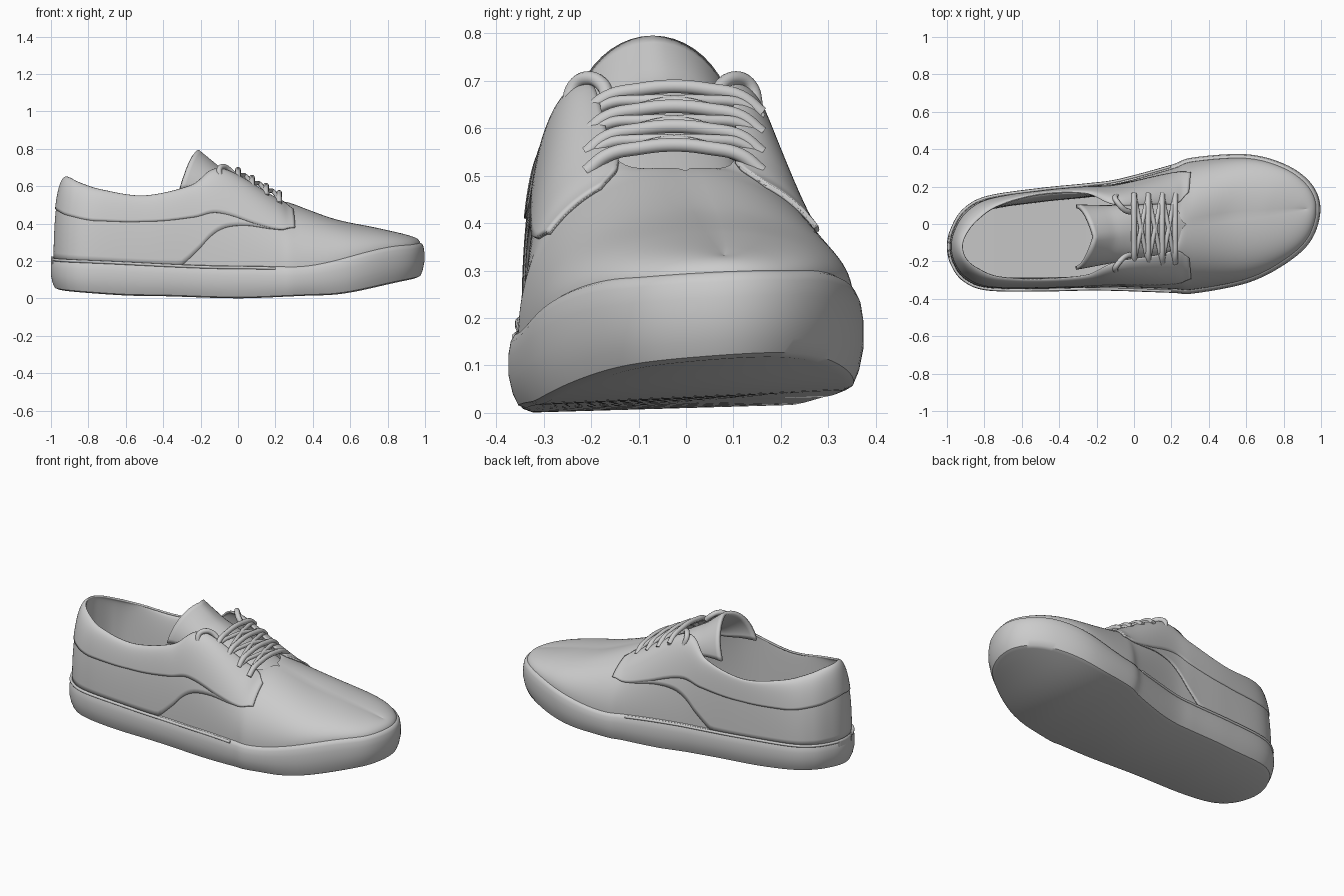
import bpy, math
from mathutils import Vector

if "Cube" in bpy.data.objects:
    bpy.data.objects.remove(bpy.data.objects["Cube"])

# Stations heel -> toe: base x, top x, top z, outer base y, outer top y, inner base y, inner top y
ROWS = [
    (-.98, -.915, .642, -.12, -.12, -.12, -.12),
    (-.96, -.895, .634, -.21, -.185, -.03, -.055),
    (-.90, -.835, .605, -.29, -.235, .065, .02),
    (-.78, -.72, .57, -.335, -.28, .13, .097),
    (-.50, -.50, .54, -.34, -.29, .172, .155),
    (-.25, -.25, .595, -.335, -.27, .197, .16),
    (-.08, -.09, .685, -.337, -.20, .22, .10),
    (.20, .20, .53, -.347, -.14, .295, .10),
    (.32, .28, .51, -.35, .0, .335, .0),
    (.60, .50, .427, -.295, .04, .352, .04),
    (.80, .71, .382, -.195, .06, .30, .06),
    (.93, .85, .350, -.075, .075, .205, .075),
    (.976, .915, .332, .08, .08, .08, .08)]
K = len(ROWS) - 1
M = 2 * K


def interp(table, x, smooth=False):
    for (a, fa), (b, fb) in zip(table, table[1:]):
        if x <= b:
            s = max(0, (x - a) / (b - a))
            s = s * s * (3 - 2 * s) if smooth else s
            return fa + (fb - fa) * s
    return table[-1][1]


def sole_top(x, y):
    return interp([(-1, .21), (0, .175), (.3, .17), (.9, .275), (1, .28)], x, True) + .03 * (y + .35) / .7


def sole_bottom(x, y):
    t = interp([(-1, .035), (-.5, .012), (0, 0), (.45, .015), (1, .085)], x, True)
    return t + .05 * (y + .35) / .7 * (.4 + .6 * min(1, abs(x)))


# Closed rails around the shoe: heel, outer side, toe, inner side
SIDES = [(r, 0) for r in ROWS] + [(r, 2) for r in ROWS[-2:0:-1]]
BASE = [Vector((r[0], r[3 + s], 0)) for r, s in SIDES]
TOP = [Vector((r[1], r[4 + s], r[2])) for r, s in SIDES]


def spline(pts, u):
    i = math.floor(u)
    t = u - i
    a, b, c, d = (pts[(i + j) % M] for j in (-1, 0, 1, 2))
    return .5 * (2 * b + (c - a) * t + (2 * a - 5 * b + 4 * c - d) * t * t + (3 * b - a - 3 * c + d) * t ** 3)


def base(u, off=0):
    p = spline(BASE, u)
    t = (spline(BASE, u + .1) - spline(BASE, u - .1)).normalized()
    return p + Vector((t.y, -t.x, 0)) * off


def top(u):
    p = spline(TOP, u)
    if min(u % M, M - u % M) >= 8:
        p = (p + spline(TOP, -u)) / 2
    return p


def shell(u, v, off=0):
    b, t = base(u, off), top(u)
    z = sole_top(b.x, b.y) - .012
    a = v * math.pi / 2
    c, s = max(0, math.cos(a)) ** .95, math.sin(a) ** .95
    return Vector((t.x + (b.x - t.x) * c, t.y + (b.y - t.y) * c, z + (t.z - z) * s))


def finish(name, verts, faces, thick=0, weld=False):
    me = bpy.data.meshes.new(name)
    me.from_pydata([tuple(v) for v in verts], [], faces)
    ob = bpy.data.objects.new(name, me)
    bpy.context.collection.objects.link(ob)
    if weld:
        ob.modifiers.new("weld", 'WELD').merge_threshold = .0005
    if thick:
        m = ob.modifiers.new("thickness", 'SOLIDIFY')
        m.thickness, m.offset = abs(thick), math.copysign(1, thick)
    bpy.ops.object.select_all(action='DESELECT')
    ob.select_set(True)
    bpy.context.view_layer.objects.active = ob
    bpy.ops.object.shade_smooth_by_angle(angle=math.radians(40))
    return ob


def grid(name, fn, nu, nv, **kw):
    verts = [fn(i / nu, j / nv) for i in range(nu + 1) for j in range(nv + 1)]
    w = nv + 1
    faces = [(i * w + j, (i + 1) * w + j, (i + 1) * w + j + 1, i * w + j + 1)
             for i in range(nu) for j in range(nv)]
    return finish(name, verts, faces, **kw)


def panel(name, k, low, high, thick):
    def fn(s, t):
        u = (2 * s - 1) * k
        a, b = interp(low, abs(u)), interp(high, abs(u))
        return shell(u, a + (b - a) * t)
    return grid(name, fn, 160, 20, thick=thick)


def tube(name, paths, radius):
    cu = bpy.data.curves.new(name, 'CURVE')
    cu.dimensions = '3D'
    cu.bevel_depth, cu.bevel_resolution, cu.resolution_u = radius, 3, 6
    cu.use_fill_caps = True
    for pts in paths:
        sp = cu.splines.new('BEZIER')
        sp.bezier_points.add(len(pts) - 1)
        for bp, p in zip(sp.bezier_points, pts):
            bp.co = p
            bp.handle_left_type = bp.handle_right_type = 'AUTO'
    ob = bpy.data.objects.new(name, cu)
    bpy.context.collection.objects.link(ob)
    return ob


# Rubber sole: stacked outline rings with capped tread, and footbed under the opening
N = 192
RINGS = [(1, -.02), (1, -.002), (.97, .008), (.88, .016), (.7, .021), (.45, .021), (.2, .012), (.04, .0), (0, -.018)]
verts, faces = [], []
for f, off in RINGS:
    for i in range(N):
        p = base(i * M / N, off)
        lo, hi = sole_bottom(p.x, p.y), sole_top(p.x, p.y)
        verts.append((p.x, p.y, lo + (hi - lo) * f))
for r in range(len(RINGS) - 1):
    for i in range(N):
        j = (i + 1) % N
        faces.append(((r + 1) * N + i, (r + 1) * N + j, r * N + j, r * N + i))
o = (len(RINGS) - 1) * N
for i in range(N // 2):
    q = [o + i, o + i + 1, o + (N - i - 1) % N, o + (N - i) % N]
    faces.append(tuple(list(dict.fromkeys(q))[::-1]))
finish("sole", verts, faces)


def footbed(s, t):
    a, b = base(s * 6.6, -.03), base(-s * 6.6, -.03)
    p = a.lerp(b, t)
    return Vector((p.x, p.y, sole_top(p.x, p.y) + .015))


grid("footbed", footbed, 60, 8)

# Upper shell, lining and stitched overlay panels
FRONT = [(0, 1), (7, 1), (7.95, .68)]
grid("upper", lambda s, t: shell(s * M, t), 240, 24, weld=True)
grid("lining", lambda s, t: shell((2 * s - 1) * 6.6, 1 - t, -.055), 140, 16)
panel("quarter_panel", 7.95,
      [(0, 0), (4.75, 0), (5.1, .1), (5.5, .18), (6, .25), (6.5, .32), (7, .37), (7.95, .41)], FRONT, .006)
panel("collar_panel", 7.95,
      [(0, .42), (1.5, .39), (3, .385), (4, .43), (5, .41), (6, .36), (6.5, .35), (7, .37), (7.95, .41)],
      FRONT, .011)


# Trim strip along the top of the sole, and heel patch
def trim(u):
    p = base(u, .012)
    return (p.x, p.y, sole_top(p.x, p.y) - .01)


tube("sole_trim", [[trim(-7 + i * .25) for i in range(57)]], .008)


def heel(s, t):
    p = base((2 * s - 1) * .6, .014)
    return Vector((p.x, p.y, .15 + .075 * t))


grid("heel_patch", heel, 12, 4, thick=.005)


# Tongue: arched strip rising out of the throat
def tongue(s, t):
    a = (t - .5) * math.pi
    x = .30 - .51 * s
    z = interp([(-.21, .795), (-.1, .705), (.1, .59), (.3, .485)], x)
    w, d = .13 + .045 * s * s, .05 + .16 * s ** 3
    k = 1 - math.cos(a)
    return Vector((x - .10 * s ** 3 * k ** .6, -.01 - .06 * s + w * math.sin(a), z - d * k))


grid("tongue", tongue, 30, 24, thick=.02)


# Laces: cross bars, diagonals and top loops
def lace_z(x):
    return .66 - .56 * x


def strand(x0, x1, lift):
    out = []
    for s, h in ((0, -.035), (.12, .0), (.3, .015), (.5, .022), (.7, .015), (.88, .0), (1, -.035)):
        x = x0 + (x1 - x0) * s
        out.append((x, -.21 + .37 * s, lace_z(x) + h + lift))
    return out


XS = (0, .075, .15, .22)
tube("lace_bars", [strand(x, x, .006) for x in XS], .015)
tube("lace_diagonals", [strand(a, b, -.004) for i in range(3)
                        for a, b in ((XS[i], XS[i + 1]), (XS[i + 1], XS[i]))], .012)
tube("lace_loops", [[(-.09, c - .045 * d, .635), (-.10, c - .03 * d, .69), (-.08, c, .705),
                     (-.05, c + .03 * d, .69), (-.02, c + .04 * d, .66)]
                    for c, d in ((-.205, 1), (.105, -1))], .015)
